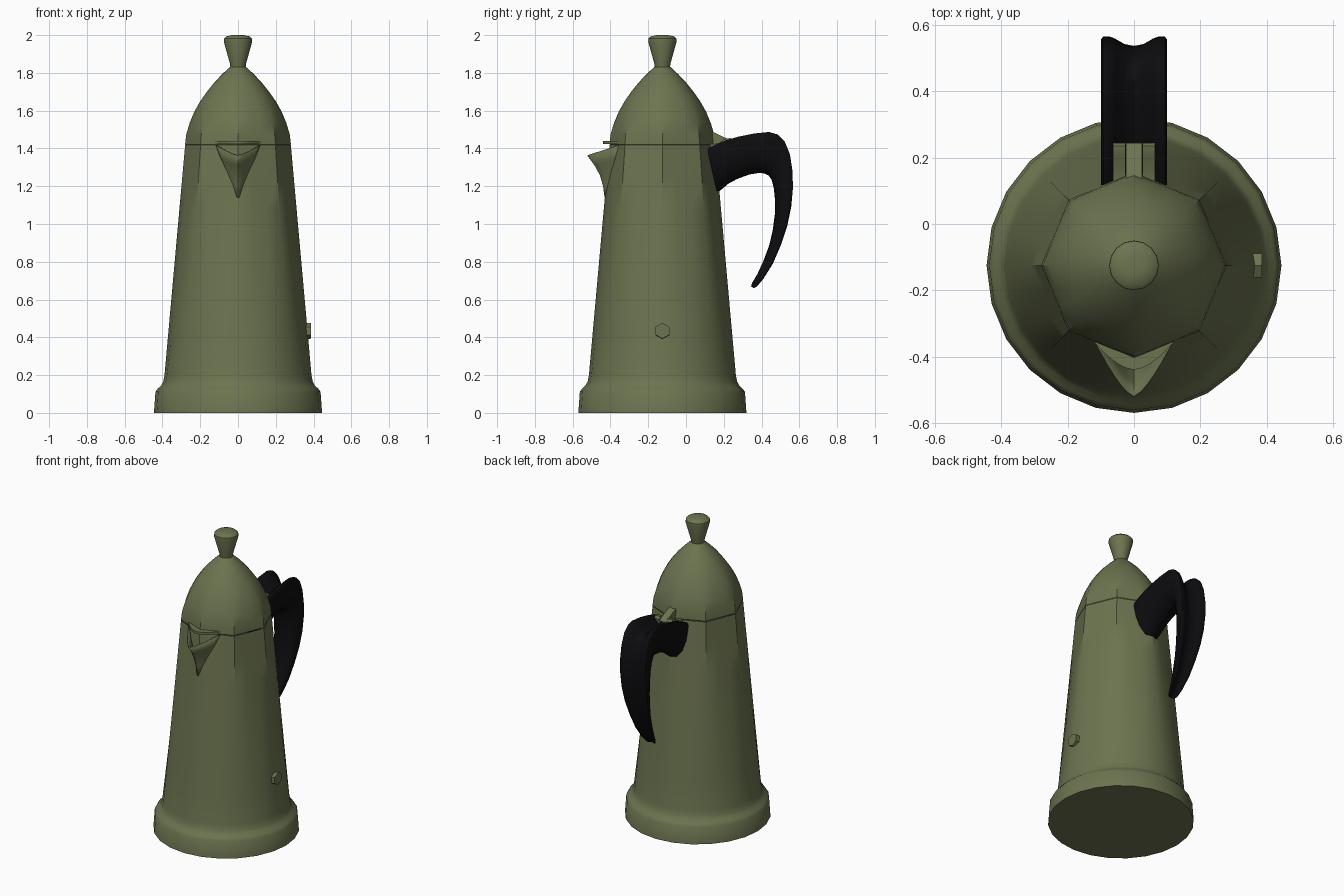
import bpy, bmesh, math
from mathutils import Vector

if "Cube" in bpy.data.objects:
    bpy.data.objects.remove(bpy.data.objects["Cube"])

CY = -0.125   # axis of the pot
SEG = 24


def material(name, rgb):
    m = bpy.data.materials.new(name)
    m.diffuse_color = (*rgb, 1)
    m.use_nodes = True
    m.node_tree.nodes["Principled BSDF"].inputs["Base Color"].default_value = m.diffuse_color
    return m


GREEN = material("olive_enamel", (0.15, 0.175, 0.08))
BLACK = material("black_plastic", (0.004, 0.004, 0.005))


def finish(name, bm, mat, angle=35):
    bmesh.ops.remove_doubles(bm, verts=bm.verts, dist=1e-5)
    bmesh.ops.recalc_face_normals(bm, faces=bm.faces)
    me = bpy.data.meshes.new(name)
    bm.to_mesh(me)
    bm.free()
    me.materials.append(mat)
    ob = bpy.data.objects.new(name, me)
    bpy.context.collection.objects.link(ob)
    bpy.ops.object.select_all(action='DESELECT')
    ob.select_set(True)
    bpy.context.view_layer.objects.active = ob
    if angle:
        bpy.ops.object.shade_smooth_by_angle(angle=math.radians(angle))
    return ob


def loft(name, rings, mat, closed=True, cap_start=False, cap_end=False, angle=35):
    bm = bmesh.new()
    vs = [[bm.verts.new(p) for p in r] for r in rings]
    n = len(vs[0])
    for a, b in zip(vs, vs[1:]):
        for i in range(n if closed else n - 1):
            j = (i + 1) % n
            bm.faces.new((a[i], a[j], b[j], b[i]))
    if cap_start:
        bm.faces.new(vs[0])
    if cap_end:
        bm.faces.new(vs[-1])
    return finish(name, bm, mat, angle)


def ring(r, z, octa=0.0, seg=SEG):
    """Circle blended towards an octagon by the factor octa."""
    pts = []
    for i in range(seg):
        a = 2 * math.pi * i / seg
        local = a % (math.pi / 4) - math.pi / 8
        flat = math.cos(math.pi / 8) / math.cos(local)
        k = r * (1 + octa * (flat - 1))
        pts.append((k * math.cos(a), CY + k * math.sin(a), z))
    return pts


# Body: round flared foot turning into an octagonal top
foot = [(0.445, 0), (0.437, 0.112), (0.425, 0.128), (0.407, 0.145), (0.396, 0.165), (0.389, 0.2)]
rings = [ring(r, z) for r, z in foot]
for i in range(1, 8):
    t = i / 7
    rings.append(ring(0.389 - 0.109 * t, 0.2 + 1.217 * t, t))
loft("body", rings, GREEN, cap_start=True)

# Domed lid: octagonal rim rounding off towards the top
dome = [(0.276, 1.417), (0.28, 1.422), (0.274, 1.475), (0.256, 1.535), (0.231, 1.595), (0.2, 1.65),
        (0.165, 1.7), (0.125, 1.75), (0.082, 1.795), (0.042, 1.832)]
loft("lid", [ring(r, z, max(0, 1 - (z - 1.42) / 0.33)) for r, z in dome], GREEN, cap_end=True)

# Knob
knob = [(0.04, 1.825), (0.043, 1.85), (0.075, 1.965), (0.074, 1.982), (0.062, 1.993), (0.03, 2.0)]
loft("knob", [ring(r, z, 0, 16) for r, z in knob], GREEN, cap_end=True)

# Spout: rows of (keel y, keel z, half width, side y, side z)
rows = [(-0.425, 1.14, 0.004, -0.42, 1.14), (-0.433, 1.2, 0.03, -0.40, 1.21),
        (-0.45, 1.26, 0.06, -0.38, 1.28), (-0.48, 1.315, 0.09, -0.365, 1.35),
        (-0.518, 1.365, 0.115, -0.35, 1.42)]
grid = []
for ky, kz, w, sy, sz in rows:
    row = []
    for i in range(13):
        u = i / 6 - 1
        f = abs(u) ** 1.35
        row.append((w * u, ky + (sy - ky) * f, kz + (sz - kz) * f))
    grid.append(row)
spout = loft("spout", grid, GREEN, closed=False)
mod = spout.modifiers.new("wall", 'SOLIDIFY')
mod.thickness = 0.006


def prism(name, outline, depth, mat, angle=30):
    """Extrude a 3D outline along a vector."""
    d = Vector(depth)
    return loft(name, [outline, [Vector(p) + d for p in outline]], mat,
                cap_start=True, cap_end=True, angle=angle)


# Spout cover attached to the lid
front = [(0.115 * u, -0.44 + 0.078 * abs(u) ** 1.7, 1.424) for u in [i / 5 - 1 for i in range(11)]]
cover = front + [(0.14, -0.335, 1.424), (0, -0.392, 1.424), (-0.14, -0.335, 1.424)]
prism("spout_cover", cover, (0, 0, 0.016), GREEN)

# Hinge: raised tab on the lid between two lugs on the body
tab = [(0.13, 1.425), (0.13, 1.488), (0.155, 1.482), (0.23, 1.446), (0.245, 1.432), (0.235, 1.415)]
prism("hinge_tab", [(-0.024, y, z) for y, z in tab], (0.048, 0, 0), GREEN)
lug = [(0.11, 1.39), (0.12, 1.422), (0.17, 1.426), (0.205, 1.45), (0.235, 1.455), (0.245, 1.44), (0.24, 1.41)]
for side, x in (("left", -0.064), ("right", 0.026)):
    prism("hinge_lug_" + side, [(x, y, z) for y, z in lug], (0.038, 0, 0), GREEN)

# Safety valve: small hexagonal boss on the right wall
hexa = [(0.355, CY + 0.042 * math.sin(i * math.pi / 3), 0.432 + 0.042 * math.cos(i * math.pi / 3))
        for i in range(6)]
prism("safety_valve", hexa, (0.031, 0, 0.003), GREEN)

# Handle: stations of (outer y, outer z, inner y, inner z, half width)
stations = [
    (0.112, 1.397, 0.165, 1.165, 0.1), (0.16, 1.422, 0.185, 1.18, 0.1), (0.217, 1.445, 0.222, 1.212, 0.1),
    (0.28, 1.463, 0.27, 1.238, 0.1), (0.36, 1.479, 0.335, 1.262, 0.1), (0.44, 1.487, 0.385, 1.27, 0.1),
    (0.485, 1.474, 0.415, 1.268, 0.1), (0.522, 1.438, 0.437, 1.257, 0.1), (0.55, 1.37, 0.453, 1.235, 0.1),
    (0.564, 1.28, 0.465, 1.19, 0.1), (0.566, 1.19, 0.471, 1.13, 0.098), (0.557, 1.09, 0.47, 1.05, 0.093),
    (0.536, 0.99, 0.459, 0.965, 0.084), (0.503, 0.89, 0.44, 0.885, 0.072), (0.46, 0.79, 0.41, 0.805, 0.058),
    (0.41, 0.71, 0.378, 0.735, 0.043), (0.375, 0.668, 0.35, 0.688, 0.03), (0.357, 0.66, 0.345, 0.67, 0.02)]
# Grooved section: (x factor, depth factor from outer to inner)
half = [(0, 0.3), (0.3, 0.24), (0.58, 0.07), (0.76, 0), (0.94, 0.0), (1, 0.07), (0.98, 0.45),
        (0.8, 0.75), (0.45, 0.95), (0, 1)]
section = half + [(-x, d) for x, d in reversed(half[1:-1])]
rings = []
for oy, oz, iy, iz, w in stations:
    rings.append([(x * w, oy + (iy - oy) * d, oz + (iz - oz) * d) for x, d in section])
loft("handle", rings, BLACK, cap_start=True, cap_end=True, angle=45)
